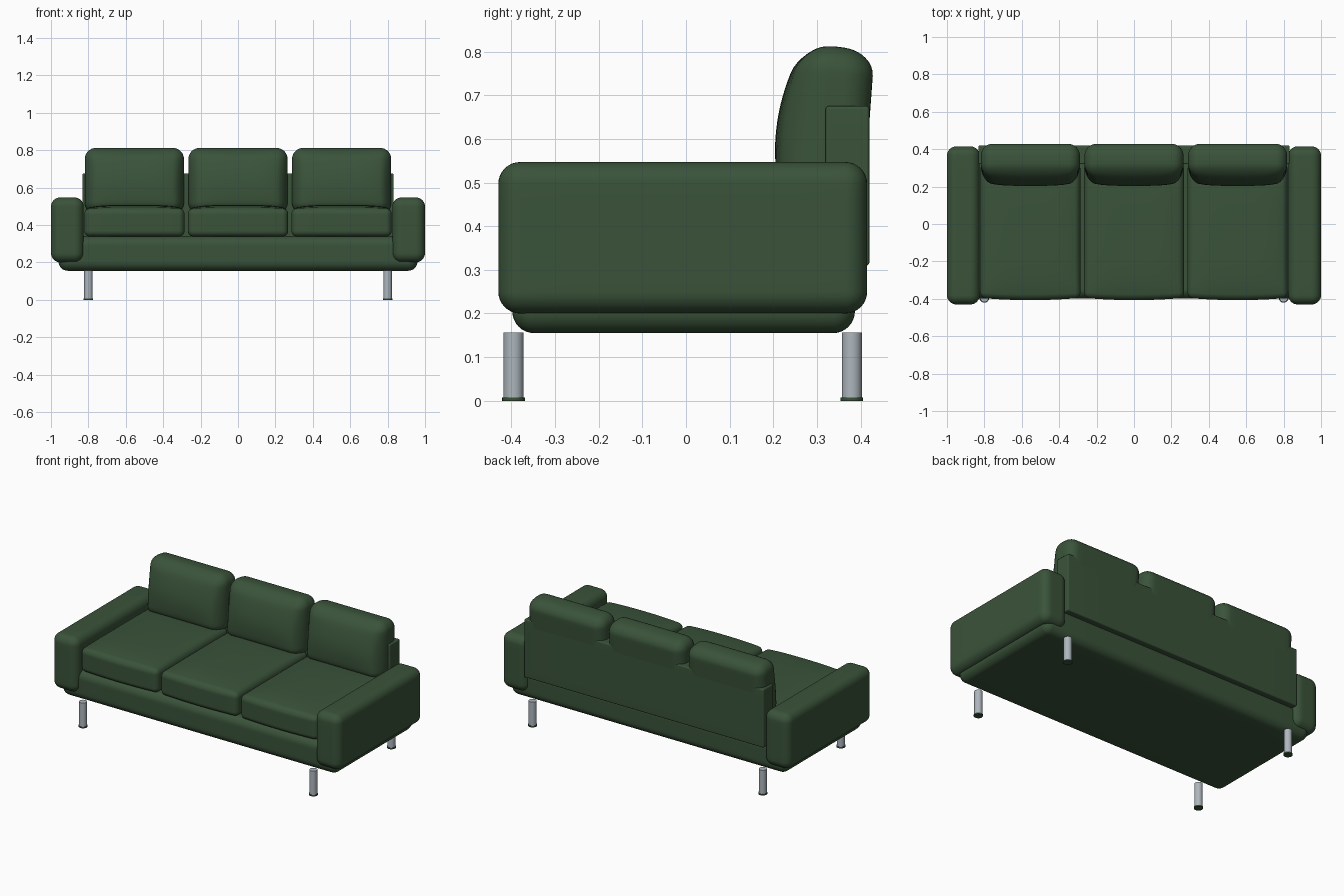
import bpy, bmesh, math
from mathutils import Vector

if "Cube" in bpy.data.objects:
    bpy.data.objects.remove(bpy.data.objects["Cube"])


def material(name, rgb):
    m = bpy.data.materials.new(name)
    m.diffuse_color = (*rgb, 1)
    m.use_nodes = True
    m.node_tree.nodes["Principled BSDF"].inputs["Base Color"].default_value = m.diffuse_color
    return m


GREEN = material("dark green fabric", (0.042, 0.086, 0.042))
METAL = material("brushed metal", (0.42, 0.47, 0.51))


def finish(name, bm, mat, angle=40):
    me = bpy.data.meshes.new(name)
    bm.to_mesh(me)
    bm.free()
    ob = bpy.data.objects.new(name, me)
    bpy.context.collection.objects.link(ob)
    me.materials.append(mat)
    bpy.ops.object.select_all(action='DESELECT')
    ob.select_set(True)
    bpy.context.view_layer.objects.active = ob
    bpy.ops.object.shade_smooth_by_angle(angle=math.radians(angle))
    return ob


def rounded_box(name, lo, hi, r, mat, cuts=14, shape=None):
    """Box with rounded edges; shape(p, n) moves a point p, n is p scaled to -1..1."""
    lo, hi = Vector(lo), Vector(hi)
    half, mid = (hi - lo) / 2, (hi + lo) / 2
    bm = bmesh.new()
    bmesh.ops.create_cube(bm, size=2)
    bmesh.ops.subdivide_edges(bm, edges=bm.edges[:], cuts=cuts, use_grid_fill=True)
    # rows: a few across each rounded edge, the rest spread over the flat part
    k = 4
    for v in bm.verts:
        q = Vector()
        for i in range(3):
            j = round((v.co[i] + 1) / 2 * (cuts + 1))
            s = min(j, cuts + 1 - j)
            inner = half[i] - r
            if s < k:
                d = inner + r * math.tan((1 - s / k) * math.pi / 4)
            else:
                d = inner * (1 - (s - k) / ((cuts + 1) / 2 - k))
            q[i] = d if j > (cuts + 1) / 2 else -d
        core = Vector([max(-(half[i] - r), min(half[i] - r, q[i])) for i in range(3)])
        q = core + (q - core).normalized() * r
        if shape:
            n = Vector([q[i] / half[i] for i in range(3)])
            q = shape(q, n)
        v.co = q + mid
    return finish(name, bm, mat)


def cylinder(name, x, y, z0, z1, r, mat):
    bm = bmesh.new()
    bmesh.ops.create_cone(bm, cap_ends=True, segments=24, radius1=r, radius2=r, depth=z1 - z0)
    bmesh.ops.translate(bm, verts=bm.verts, vec=(x, y, (z0 + z1) / 2))
    return finish(name, bm, mat)


def seat_shape(p, n):
    # softly crowned top and slightly full front
    if n.z > 0:
        p.z += 0.02 * n.z * (1 - n.x ** 4) * (1 - n.y ** 4)
    if n.y < 0:
        p.y += 0.012 * n.y * (1 - n.x ** 2)
    return p


def back_shape(p, n):
    # leaning, bulging front; back edge rolls over the panel; top slopes to the rear
    if n.y < 0:
        p.y += n.y * (0.035 * (1 - n.x ** 4) * (1 - n.z ** 2) + 0.025 * (0.66 - n.z))
    else:
        p.y += 0.012 * n.y * n.z
    if n.z > 0:
        p.z -= 0.012 * n.z * max(0, n.y)
    return p


# Base and back panel
rounded_box("base", (-0.96, -0.398, 0.155), (0.96, 0.387, 0.34), 0.05, GREEN)
rounded_box("back_panel", (-0.832, 0.32, 0.31), (0.832, 0.42, 0.675), 0.007, GREEN)

# Arms
for side, s in (("left", -1), ("right", 1)):
    x0, x1 = sorted((s * 1.0, s * 0.825))
    rounded_box(side + "_arm", (x0, -0.43, 0.2), (x1, 0.415, 0.547), 0.05, GREEN)

# Seat and back cushions
for name, x in (("left", -0.554), ("middle", 0), ("right", 0.554)):
    rounded_box(name + "_seat_cushion", (x - 0.268, -0.395, 0.338), (x + 0.268, 0.32, 0.487),
                0.03, GREEN, 20, seat_shape)
    rounded_box(name + "_back_cushion", (x - 0.265, 0.26, 0.46), (x + 0.265, 0.42, 0.812),
                0.06, GREEN, 20, back_shape)

# Metal legs with dark feet
for sx, side in ((-1, "left"), (1, "right")):
    for y, end in ((-0.395, "front"), (0.38, "rear")):
        cylinder(f"{end}_{side}_leg", sx * 0.8, y, 0.008, 0.157, 0.023, METAL)
        cylinder(f"{end}_{side}_foot", sx * 0.8, y, 0, 0.008, 0.026, GREEN)
